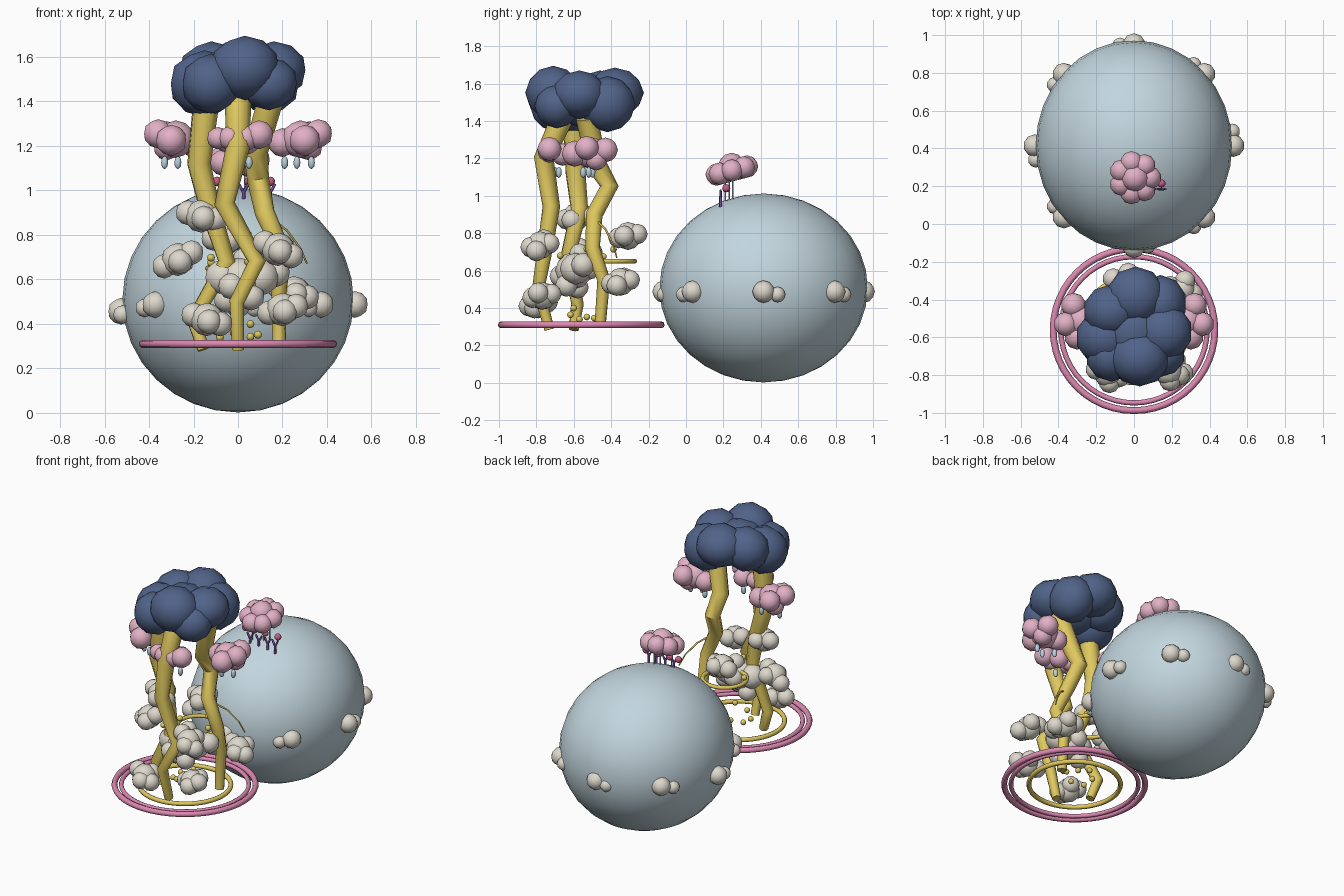
import bpy, math, random
from mathutils import Vector

random.seed(4)
if "Cube" in bpy.data.objects:
    bpy.data.objects.remove(bpy.data.objects["Cube"])


def material(name, r, g, b):
    m = bpy.data.materials.new(name)
    m.use_nodes = True
    m.diffuse_color = (r, g, b, 1)
    m.node_tree.nodes["Principled BSDF"].inputs["Base Color"].default_value = (r, g, b, 1)
    return m


SKY = material("pale blue", .54, .67, .73)
NAVY = material("navy", .082, .125, .25)
GOLD = material("gold", .74, .58, .115)
PINK = material("soft pink", .76, .44, .56)
ROSE = material("rose", .72, .25, .44)
STONE = material("stone", .73, .69, .61)
PURPLE = material("purple", .17, .07, .33)
MAGENTA = material("magenta", .55, .11, .25)
DROP = material("dew blue", .48, .63, .73)


def finish(name, mat):
    ob = bpy.context.object
    ob.name = name
    ob.data.materials.append(mat)
    bpy.ops.object.shade_smooth()
    return ob


def ball(name, mat, loc, size):
    bpy.ops.mesh.primitive_ico_sphere_add(subdivisions=2, radius=1, location=loc)
    ob = finish(name, mat)
    ob.scale = size if isinstance(size, tuple) else (size,) * 3


def cluster(name, mat, centre, parts):
    # each part is an offset and a radius
    for dx, dy, dz, r in parts:
        ball(name, mat, Vector(centre) + Vector((dx, dy, dz)), r)


def ring(name, mat, loc, major, minor):
    bpy.ops.mesh.primitive_torus_add(location=loc, major_radius=major, minor_radius=minor,
                                     major_segments=48, minor_segments=8)
    finish(name, mat)


def tube(name, mat, points, r0, r1):
    cu = bpy.data.curves.new(name, 'CURVE')
    cu.dimensions = '3D'
    cu.bevel_depth = 1
    cu.bevel_resolution = 2
    cu.use_fill_caps = True
    sp = cu.splines.new('POLY')
    sp.points.add(len(points) - 1)
    for i, (p, co) in enumerate(zip(sp.points, points)):
        p.co = (*co, 1)
        p.radius = r0 + (r1 - r0) * i / (len(points) - 1)
    ob = bpy.data.objects.new(name, cu)
    bpy.context.collection.objects.link(ob)
    bpy.ops.object.select_all(action='DESELECT')
    ob.select_set(True)
    bpy.context.view_layer.objects.active = ob
    bpy.ops.object.convert(target='MESH')
    finish(name, mat)
    bpy.ops.object.shade_smooth_by_angle(angle=math.radians(50))


# Large globe
GLOBE = Vector((0, .415, .507))
bpy.ops.mesh.primitive_uv_sphere_add(segments=32, ring_count=16, radius=1, location=GLOBE)
finish("globe", SKY).scale = (.52, .557, .505)

# Stone bumps around the globe's waist
for i in range(8):
    a = math.radians(45 * i)
    side = -1 if i in (5, 7) else 1
    lift = -.05 if i == 4 else -.02
    for da, dz, r in ((0, lift, .06), (.14 * side, lift - .015, .042)):
        ball("globe_bump", STONE, GLOBE + Vector((.525 * math.cos(a + da),
             .535 * math.sin(a + da), dz)), r)

# Base rings and the small upper ring
ring("outer_base_ring", ROSE, (0, -.56, .31), .428, .018)
ring("inner_base_ring", ROSE, (0, -.56, .31), .387, .014)
ring("gold_base_ring", GOLD, (0, -.56, .31), .278, .015)
ring("upper_gold_ring", GOLD, (0, -.41, .65), .135, .013)

# Three crooked trunks, listed from top to foot
tube("front_trunk", GOLD, [(0, -.66, 1.42), (0, -.76, 1.2), (-.06, -.72, .94),
     (.085, -.76, .68), (-.005, -.79, .5), (0, -.73, .285)], .06, .027)
tube("left_trunk", GOLD, [(-.14, -.6, 1.42), (-.175, -.59, 1.12), (-.13, -.57, .93),
     (-.05, -.63, .68), (-.2, -.58, .42), (-.155, -.6, .285)], .062, .028)
tube("right_trunk", GOLD, [(.15, -.53, 1.42), (.08, -.48, 1.17), (.09, -.41, 1.05),
     (.12, -.49, .9), (.2, -.5, .72), (.185, -.44, .55), (.185, -.46, .295)], .06, .03)
tube("vine", GOLD, [(.14, -.49, .88), (.22, -.43, .82), (.28, -.39, .74), (.31, -.37, .67)],
     .006, .004)

# Navy canopy
for x, y, z, rx, ry, rz in (
        (0, -.57, 1.51, .17, .17, .14), (.03, -.71, 1.55, .16, .15, .145),
        (-.15, -.6, 1.48, .16, .15, .15), (.16, -.57, 1.54, .15, .15, .13),
        (.01, -.38, 1.55, .155, .155, .135), (.14, -.42, 1.49, .14, .15, .15),
        (-.12, -.46, 1.53, .15, .14, .14), (-.12, -.7, 1.48, .135, .135, .135),
        (.14, -.69, 1.48, .13, .12, .12)):
    ball("canopy_lobe", NAVY, (x, y, z), (rx, ry, rz))

# Pink blossom clusters below the canopy, mirrored on the two sides
for s in (-1, 1):
    cluster("side_blossom", PINK, (.28 * s, -.51, 1.23), (
        (0, 0, 0, .085), (.08 * s, -.02, .025, .065), (.04 * s, .08, .015, .066),
        (-.08 * s, .02, -.015, .065), (.02 * s, -.085, -.005, .07), (.04 * s, .03, -.035, .06)))
cluster("front_blossom", PINK, (.01, -.73, 1.235), (
    (-.1, .01, 0, .05), (-.045, -.01, 0, .055), (.025, -.005, 0, .058),
    (.085, 0, .015, .065), (.03, .07, -.015, .06), (-.06, .07, -.01, .055)))

# Dew drops
for x, y in ((-.33, -.52), (-.27, -.55), (-.21, -.5), (.21, -.5), (.265, -.55), (.33, -.52),
             (.05, -.68), (-.04, -.7)):
    ball("dew_drop", DROP, (x, y, 1.125), (.016, .016, .029))

# Blossom on top of the globe, held by thin stems
blossom = [(0, 0, .02, .075)]
for i in range(7):
    a = math.tau * i / 7
    blossom.append((.08 * math.cos(a), .083 * math.sin(a), .022 * math.sin(a), .06))
cluster("globe_blossom", PINK, (.005, .245, 1.135), blossom)
for x, y in ((-.04, .21), (.03, .23), (.06, .25)):
    tube("blossom_stem", DROP, [(x, y, 1.1), (x, y, .96)], .004, .004)

# Row of small purple forks with buds, in front of the blossom
for x in (-.04, .025, .09, .145):
    tube("fork_stem", PURPLE, [(x, .185, 1.0), (x, .185, .94)], .008, .008)
    for s in (-1, 1):
        tube("fork_arm", PURPLE, [(x, .185, .99), (x + .022 * s, .185, 1.03)], .007, .006)
for x in (-.095, -.03, .05, .145):
    ball("bud", MAGENTA, (x, .215, 1.04), .022)

# Stone clumps around the trunks: centre and the tilt of the row
for x, y, z, tilt in ((-.165, -.59, .885, -.015), (.18, -.78, .735, -.03),
                      (-.27, -.55, .69, .03), (-.05, -.31, .785, 0), (.25, -.35, .54, -.02),
                      (.2, -.77, .465, .015), (-.14, -.79, .42, -.02)):
    cluster("stone_clump", STONE, (x, y, z), (
        (0, 0, 0, .075), (-.06, .02, -tilt, .056), (.06, -.02, tilt, .056),
        (.02, .05, .01, .055), (.01, -.05, -.01, .056)))

# Stone heart between the trunks
cluster("stone_heart", STONE, (.01, -.6, .6), (
    (0, 0, 0, .1), (-.08, 0, .01, .08), (.09, .01, .01, .085), (.02, .03, .09, .055),
    (0, .08, .01, .06), (-.04, -.07, -.03, .06), (.05, -.04, -.08, .06), (-.06, .02, -.09, .06),
    (.16, .05, .03, .065)))

# Gold berries near the foot and the upper ring
for z, r, count in ((.355, .09, 7), (.68, .15, 5)):
    for i in range(count):
        a = math.tau * i / count
        ball("berry", GOLD, (r * math.cos(a), -.53 + r * math.sin(a),
             z + random.uniform(-.02, .05)), .018)
